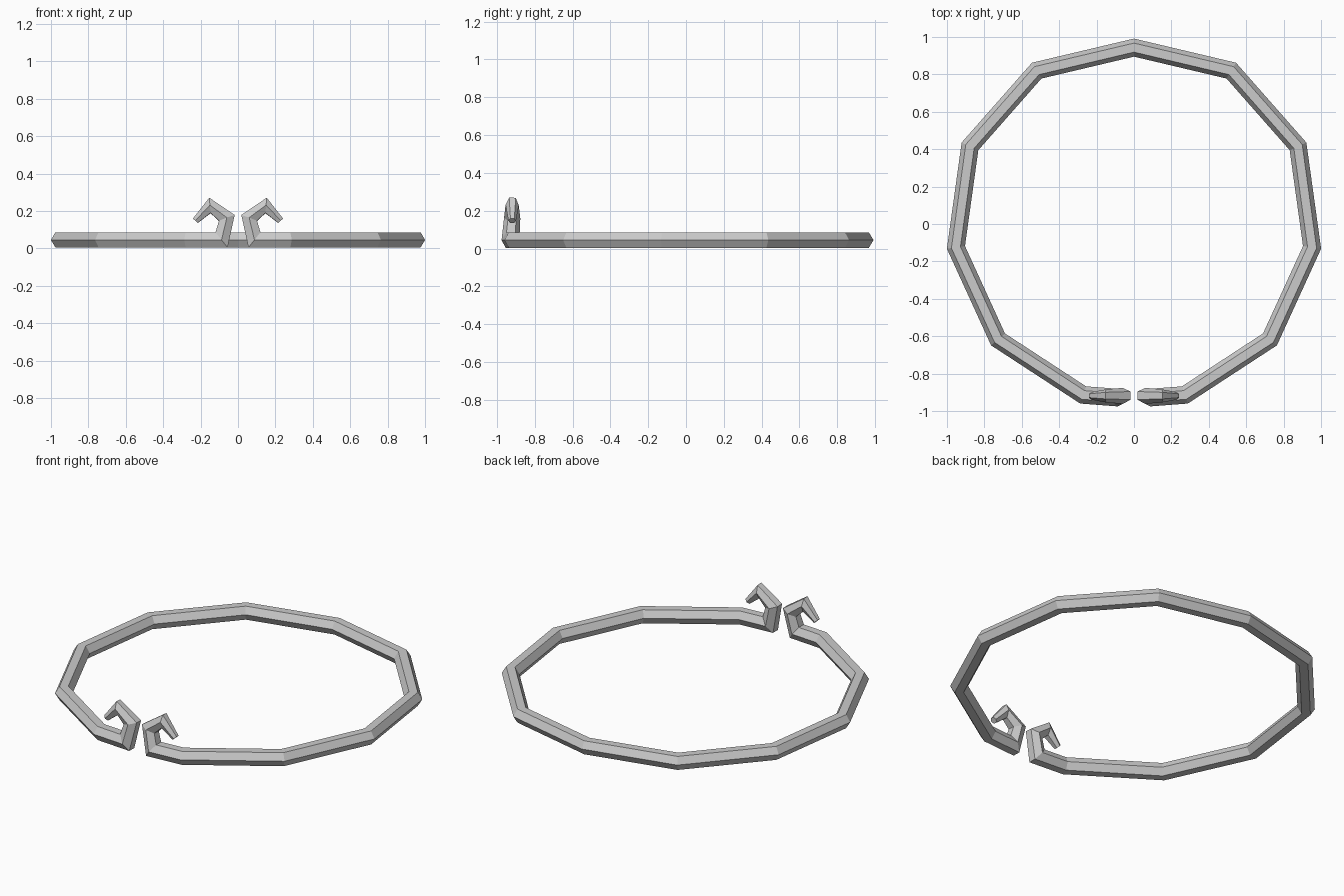
import bpy, bmesh, math
from mathutils import Vector

if "Cube" in bpy.data.objects:
    bpy.data.objects.remove(bpy.data.objects["Cube"])

# Half of the band path from the back centre to the curled tip: x, y, z, radius
R = 0.047
PATH = [(0, .943, .045, R), (.52, .82, .045, R), (.877, .415, .045, R),
        (.952, -.125, .045, R), (.727, -.617, .045, R), (.272, -.914, .045, R),
        (.088, -.928, .045, R), (.06, -.919, .162, .043),
        (.15, -.919, .229, .035), (.228, -.919, .147, .02)]
SIDES = 6

pts = [Vector(p[:3]) for p in PATH]
dirs = [(b - a).normalized() for a, b in zip(pts, pts[1:])]

bm = bmesh.new()
rings = []
u, v = None, Vector((0, 0, 1))
for i, p in enumerate(pts):
    d = dirs[max(i - 1, 0)]
    if i == 0:
        u = v.cross(d).normalized()
        plane = Vector((1, 0, 0))
    elif i < len(dirs):
        plane = (d + dirs[i]).normalized()
    else:
        plane = d
    # Hexagonal section, slid along the segment onto the mitre plane
    ring = []
    for k in range(SIDES):
        a = 2 * math.pi * k / SIDES
        o = PATH[i][3] * (math.cos(a) * u + math.sin(a) * v)
        o -= d * (o.dot(plane) / d.dot(plane))
        ring.append(bm.verts.new(p + o))
    rings.append(ring)
    # Carry the section frame round the bend
    if 0 < i < len(dirs):
        q = d.rotation_difference(dirs[i])
        u, v = q @ u, q @ v

for a, b in zip(rings, rings[1:]):
    for k in range(SIDES):
        n = (k + 1) % SIDES
        bm.faces.new((a[k], a[n], b[n], b[k]))
bm.faces.new(rings[-1])
bmesh.ops.recalc_face_normals(bm, faces=bm.faces)
if bm.faces[:] and sum((f.normal.z * f.calc_center_median().z) * f.calc_area() for f in bm.faces) < 0:
    bmesh.ops.reverse_faces(bm, faces=bm.faces)

# Open ring with curled ends
mesh = bpy.data.meshes.new("open_ring")
bm.to_mesh(mesh)
bm.free()
ring_obj = bpy.data.objects.new("open_ring", mesh)
bpy.context.collection.objects.link(ring_obj)
mirror = ring_obj.modifiers.new("mirror", 'MIRROR')
mirror.use_axis[0] = True
mirror.merge_threshold = 0.001
